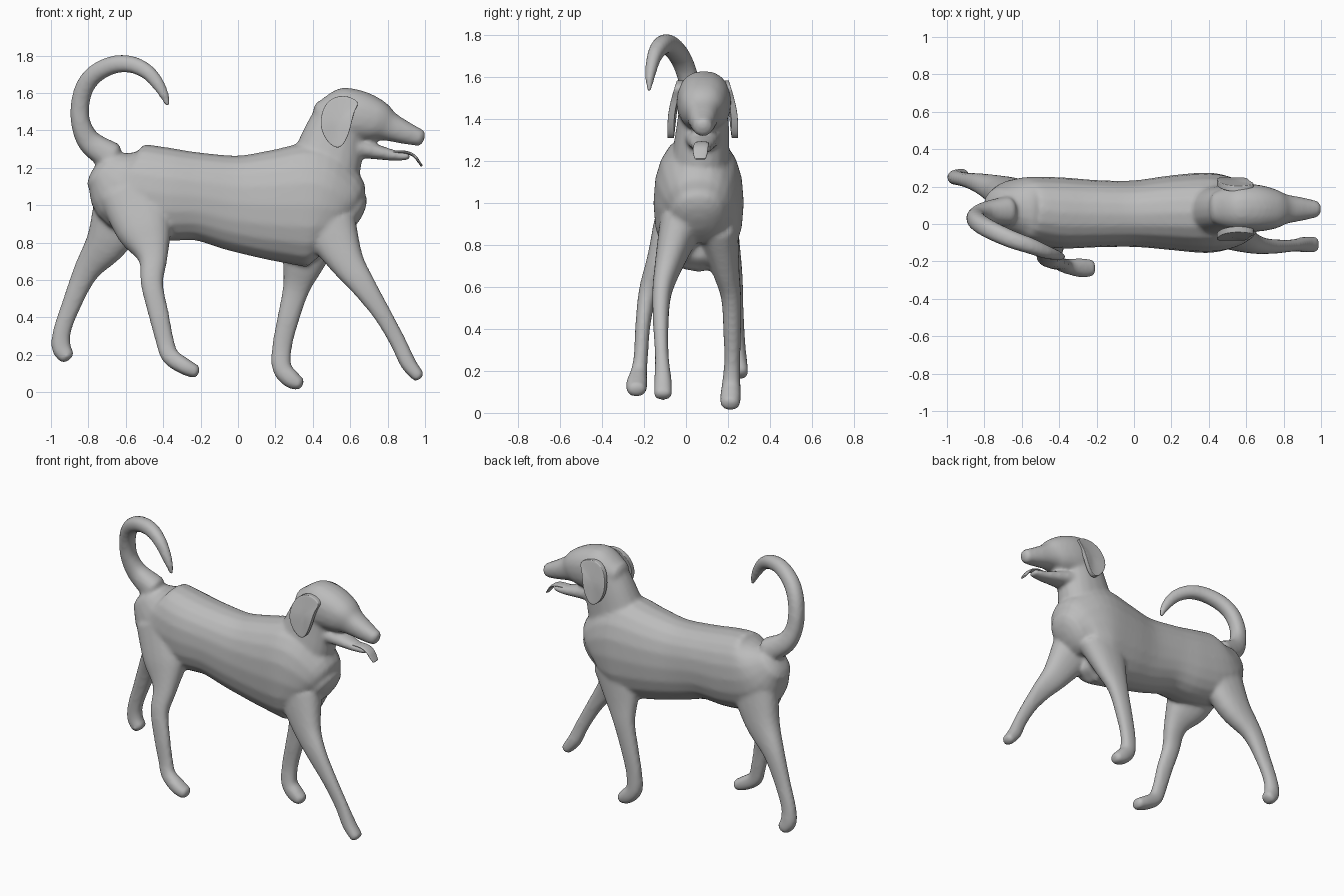
import bpy, bmesh, math
from mathutils import Vector

cube = bpy.data.objects.get("Cube")
if cube:
    bpy.data.objects.remove(cube)

coat = bpy.data.materials.new("grey_coat")
coat.use_nodes = True
GREY = (0.5, 0.5, 0.5, 1)
coat.diffuse_color = GREY
coat.node_tree.nodes["Principled BSDF"].inputs["Base Color"].default_value = GREY


def make_object(name, bm):
    bmesh.ops.recalc_face_normals(bm, faces=bm.faces)
    mesh = bpy.data.meshes.new(name)
    bm.to_mesh(mesh)
    bm.free()
    mesh.materials.append(coat)
    mesh.polygons.foreach_set("use_smooth", [True] * len(mesh.polygons))
    obj = bpy.data.objects.new(name, mesh)
    bpy.context.collection.objects.link(obj)
    return obj


def spline(p, q, r, s, t):
    """Catmull-Rom blend of four stations."""
    return [0.5 * (2 * b + (c - a) * t + (2 * a - 5 * b + 4 * c - d) * t * t
                   + (3 * b - a - 3 * c + d) * t ** 3)
            for a, b, c, d in zip(p, q, r, s)]


def loft(bm, stations, sides=20, steps=4):
    """Skin rounded rings; a station is x, y, z, half width, half depth."""
    path = []
    last = len(stations) - 1
    for i in range(last):
        near = [stations[max(0, min(last, i + k))] for k in (-1, 0, 1, 2)]
        path += [spline(*near, k / steps) for k in range(steps)]
    path.append(list(stations[-1]))
    frames = []
    for i, p in enumerate(path):
        ahead, behind = path[min(i + 1, len(path) - 1)], path[max(i - 1, 0)]
        tangent = (Vector(ahead[:3]) - Vector(behind[:3])).normalized()
        frames.append((Vector(p[:3]), tangent, p[3], p[4]))
    # Domed ends
    for end, sign in ((0, -1), (-1, 1)):
        c, t, a, b = frames[end]
        dome = [(c + t * sign * min(a, b) * 0.5 * math.sin(u), t,
                 a * math.cos(u), b * math.cos(u)) for u in (0.5, 0.95, 1.35)]
        frames = dome[::-1] + frames if sign < 0 else frames + dome
    rings = []
    for c, t, a, b in frames:
        side = (Vector((0, 1, 0)) - t * t.y).normalized()
        up = t.cross(side)
        ring = []
        for k in range(sides):
            u = math.tau * k / sides
            ca, sa = math.cos(u), math.sin(u)
            ca = math.copysign(abs(ca) ** 0.88, ca)
            sa = math.copysign(abs(sa) ** 0.88, sa)
            ring.append(bm.verts.new(c + side * a * ca + up * b * sa))
        rings.append(ring)
    for r, s in zip(rings, rings[1:]):
        for k in range(sides):
            n = (k + 1) % sides
            bm.faces.new((r[k], r[n], s[n], s[k]))
    bm.faces.new(rings[0])
    bm.faces.new(rings[-1])


torso = [(-.71, .08, 1.18, .12, .13), (-.6, .08, 1.1, .17, .235),
         (-.4, .06, 1.06, .19, .25), (-.2, .055, 1.045, .18, .235),
         (0, .055, 1.01, .178, .26), (.2, .06, 1, .2, .3),
         (.4, .06, 1, .215, .33), (.53, .06, .97, .185, .25),
         (.58, .06, .94, .14, .16)]
neck = [(.42, .06, 1.1, .17, .2), (.47, .07, 1.22, .14, .19),
        (.51, .08, 1.36, .125, .165), (.55, .085, 1.48, .115, .14)]
head = [(.44, .085, 1.48, .09, .08), (.54, .085, 1.48, .125, .145),
        (.64, .085, 1.475, .128, .14), (.74, .08, 1.45, .11, .115),
        (.81, .08, 1.42, .08, .08), (.9, .08, 1.385, .062, .06),
        (.975, .08, 1.36, .045, .045)]
jaw = [(.62, .08, 1.31, .09, .055), (.74, .08, 1.285, .065, .04),
       (.84, .08, 1.265, .046, .028), (.91, .08, 1.262, .036, .02)]
tail = [(-.68, .07, 1.26, .08, .08), (-.79, .06, 1.335, .06, .065),
        (-.838, .04, 1.43, .052, .053), (-.845, .025, 1.53, .05, .05),
        (-.82, 0, 1.63, .05, .05), (-.76, -.035, 1.705, .05, .05),
        (-.66, -.08, 1.752, .048, .048), (-.56, -.115, 1.75, .044, .045),
        (-.47, -.15, 1.7, .036, .04), (-.405, -.17, 1.61, .025, .03),
        (-.372, -.177, 1.53, .01, .013)]
right_hind_leg = [(-.58, 0, 1.08, .1, .17), (-.5, -.06, .87, .1, .15),
                  (-.455, -.13, .72, .06, .08), (-.46, -.18, .58, .045, .06),
                  (-.425, -.205, .42, .036, .055), (-.39, -.215, .27, .034, .049),
                  (-.36, -.225, .19, .04, .048), (-.28, -.235, .135, .052, .044),
                  (-.225, -.235, .11, .045, .036)]
left_hind_leg = [(-.6, .13, 1.04, .1, .17), (-.69, .17, .82, .085, .12),
                 (-.81, .215, .65, .055, .07), (-.89, .235, .47, .04, .052),
                 (-.94, .245, .33, .038, .048), (-.945, .25, .24, .042, .052),
                 (-.915, .25, .19, .048, .044)]
right_fore_leg = [(.49, -.03, .88, .1, .15), (.58, -.085, .7, .065, .095),
                  (.67, -.115, .57, .046, .068), (.77, -.12, .42, .037, .049),
                  (.855, -.115, .27, .033, .044), (.91, -.11, .155, .042, .043),
                  (.965, -.11, .085, .044, .034)]
left_fore_leg = [(.4, .15, .88, .1, .17), (.345, .19, .68, .065, .11),
                 (.31, .215, .55, .048, .072), (.265, .22, .38, .042, .058),
                 (.235, .22, .24, .038, .053), (.235, .215, .13, .045, .052),
                 (.285, .212, .07, .05, .05), (.33, .21, .045, .044, .036)]

# Body: overlapping lofts fused into one soft skin
bm = bmesh.new()
for part in (torso, neck, head, jaw, tail, right_hind_leg, left_hind_leg,
             right_fore_leg, left_fore_leg):
    loft(bm, part)
# Eye bulges
for side in (-1, 1):
    eye = bmesh.ops.create_uvsphere(bm, u_segments=12, v_segments=8, radius=.028)
    bmesh.ops.translate(bm, verts=eye["verts"], vec=(.745, .08 + side * .078, 1.495))
body = make_object("dog_body", bm)
fuse = body.modifiers.new("fuse", "REMESH")
fuse.mode = "VOXEL"
fuse.voxel_size = 0.012
fuse.use_smooth_shade = True
soften = body.modifiers.new("soften", "SMOOTH")
soften.factor = 0.5
soften.iterations = 8

# Tongue hanging over the lower teeth
bm = bmesh.new()
loft(bm, [(.78, .075, 1.285, .03, .008), (.89, .075, 1.284, .034, .008),
          (.94, .07, 1.265, .036, .008), (.965, .068, 1.235, .034, .007),
          (.982, .068, 1.21, .026, .006)])
make_object("tongue", bm)

# Hanging ears: a flap outline, thickened and rounded
outline = [(.485, 1.565), (.56, 1.595), (.66, 1.555), (.62, 1.51), (.605, 1.42),
           (.575, 1.335), (.535, 1.295), (.475, 1.335), (.435, 1.42), (.45, 1.51)]
for name, side in (("right_ear", -1), ("left_ear", 1)):
    bm = bmesh.new()
    layers = []
    for depth in (-.018, .014):
        rim = []
        for x, z in outline:
            drop = min(1, (1.6 - z) / .16)
            y = .08 + side * (.105 + .05 * drop + depth)
            rim.append(bm.verts.new((x, y, z)))
        layers.append(rim)
    count = len(outline)
    for k in range(count):
        n = (k + 1) % count
        bm.faces.new((layers[0][k], layers[0][n], layers[1][n], layers[1][k]))
    for rim in layers:
        face = bm.faces.new(rim)
        bmesh.ops.inset_region(bm, faces=[face], thickness=.012)
        bmesh.ops.poke(bm, faces=[face])
    ear = make_object(name, bm)
    ear.modifiers.new("round", "SUBSURF").levels = 2
    ear.modifiers["round"].render_levels = 2
